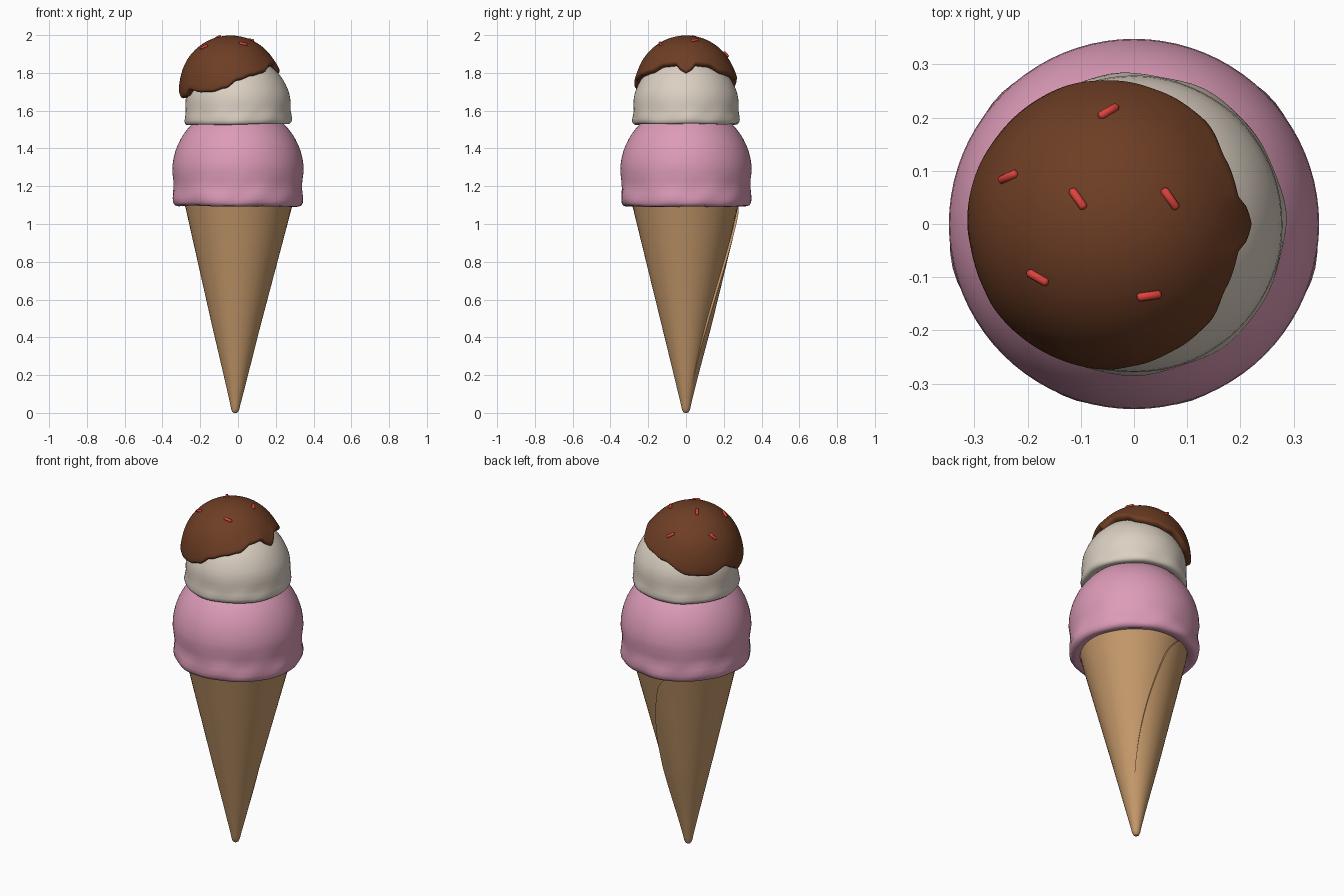
import bpy, bmesh, math
from mathutils import Vector, Matrix

if "Cube" in bpy.data.objects:
    bpy.data.objects.remove(bpy.data.objects["Cube"])


def material(name, rgb):
    m = bpy.data.materials.new(name)
    m.diffuse_color = (*rgb, 1)
    m.use_nodes = True
    m.node_tree.nodes["Principled BSDF"].inputs["Base Color"].default_value = m.diffuse_color
    return m


WAFER = material("wafer tan", (0.56, 0.32, 0.145))
PINK = material("strawberry pink", (0.72, 0.33, 0.48))
CREAM = material("vanilla cream", (0.71, 0.63, 0.54))
CHOC = material("chocolate brown", (0.155, 0.048, 0.018))
RED = material("sprinkle red", (0.72, 0.055, 0.045))


def finish(bm, name, mat, angle=40):
    bmesh.ops.recalc_face_normals(bm, faces=bm.faces[:])
    me = bpy.data.meshes.new(name)
    bm.to_mesh(me)
    bm.free()
    for p in me.polygons:
        p.use_smooth = True
    me.set_sharp_from_angle(angle=math.radians(angle))
    me.materials.append(mat)
    ob = bpy.data.objects.new(name, me)
    bpy.context.collection.objects.link(ob)
    return ob


def ring_surface(name, mat, rows, cols, fn, angle=40):
    """Closed rings of points fn(row, col), capped at both ends."""
    bm = bmesh.new()
    g = [[bm.verts.new(fn(i, j)) for j in range(cols)] for i in range(rows)]
    for i in range(rows - 1):
        for j in range(cols):
            k = (j + 1) % cols
            bm.faces.new((g[i][j], g[i][k], g[i + 1][k], g[i + 1][j]))
    bm.faces.new(g[0])
    bm.faces.new(g[-1])
    return finish(bm, name, mat, angle)


# rolled wafer cone: one turn whose outer edge steps over the inner one
cone_z = [0, 0.006, 0.02, 0.045] + [0.045 + 1.085 * k / 28 for k in range(1, 29)]
tip_r = [0.008, 0.016, 0.022, 0.027]
N = 72


def cone_point(i, j):
    z, t = cone_z[i], j / N
    r = tip_r[i] if i < 4 else 0.027 + (z - 0.045) * 0.2427
    seam = 35 + 60 * (z / 1.05) ** 1.3
    if z > 1.0:
        seam += 900 * (z - 1.0) ** 2   # rounded flap corner
    fade = min(1, max(0, (z - 0.15) / 0.3))
    r += fade * (0.008 - 0.013 * t)
    a = math.radians(seam + 360 * t)
    return (-0.015 + 0.02 * z + r * math.cos(a), r * math.sin(a), z)


ring_surface("waffle_cone", WAFER, len(cone_z), N + 1, cone_point, 30)


# scoops: lathed profiles with a softly lumpy skirt
def scoop(name, mat, profile, skirt_z, skirt_h, lump, tilt):
    def point(i, j):
        r, z = profile[i]
        a = math.tau * j / 80
        w = max(0, 1 - abs(z - skirt_z) / skirt_h)
        r += w * lump * (math.sin(7 * a + 25 * z) + 0.7 * math.sin(12 * a - 40 * z))
        z += w * (tilt * math.cos(a) + lump * math.sin(5 * a + 1))
        return (r * math.cos(a), r * math.sin(a), z)
    return ring_surface(name, mat, len(profile), 80, point, 60)


pink_dome = [(0.348 * math.cos(k * 0.1), 1.28 + 0.348 * math.sin(k * 0.1))
             for k in range(0, 15)]
scoop("lower_scoop", PINK,
      [(0.22, 1.13), (0.28, 1.105), (0.315, 1.093), (0.334, 1.098), (0.343, 1.113),
       (0.346, 1.135), (0.343, 1.165), (0.339, 1.195), (0.341, 1.23)] + pink_dome,
      1.14, 0.14, 0.003, -0.004)

scoop("upper_scoop", CREAM,
      [(0.2, 1.545), (0.255, 1.527), (0.272, 1.527), (0.281, 1.536), (0.284, 1.552),
       (0.281, 1.575), (0.278, 1.6), (0.279, 1.63), (0.277, 1.66), (0.273, 1.685),
       (0.265, 1.71), (0.254, 1.735), (0.241, 1.76), (0.222, 1.788), (0.195, 1.818),
       (0.16, 1.85), (0.11, 1.88), (0.05, 1.9)],
      1.56, 0.08, 0.0022, 0.005)


# chocolate sauce: spherical cap with a dripping rim given as (degrees, height)
RIM = [(0, 1.80), (5, 1.815), (13, 1.848), (30, 1.842), (50, 1.80), (70, 1.785),
       (89, 1.765), (121, 1.70), (144, 1.69), (166, 1.725), (180, 1.695), (192, 1.665),
       (205, 1.675), (217, 1.71), (233, 1.698), (248, 1.70), (264, 1.72), (279, 1.765),
       (297, 1.79), (313, 1.805), (330, 1.842), (347, 1.848), (355, 1.815), (360, 1.80)]
C, R, CAP = Vector((-0.04, 0, 1.73)), 0.268, 26


def rim_height(deg):
    for (a, za), (b, zb) in zip(RIM, RIM[1:]):
        if deg <= b:
            s = (deg - a) / (b - a)
            return za + (zb - za) * s * s * (3 - 2 * s)


CURL = [(0.004, 0.03), (-0.006, 0.055), (-0.02, 0.06), (-0.035, 0.04), (-0.09, -0.1)]


def sauce_point(i, j):
    a = math.tau * j / 144
    edge = math.acos((rim_height(j * 2.5) - C.z) / R) - 0.05
    if i <= CAP:
        s = i / CAP
        th = 0.01 + (edge - 0.01) * s
        r = R + 0.006 * max(0, (s - 0.75) / 0.25) ** 2
    else:
        dr, dt = CURL[i - CAP - 1]
        th, r = edge + dt, R + dr
    return C + r * Vector((math.sin(th) * math.cos(a), math.sin(th) * math.sin(a), math.cos(th)))


ring_surface("chocolate_sauce", CHOC, CAP + 1 + len(CURL), 144, sauce_point, 70)

# sprinkles: small rounded rods lying on the sauce (x, y, heading)
SPRINKLES = [(-0.048, 0.21, 30), (-0.235, 0.088, 25), (-0.105, 0.047, -55),
             (0.067, 0.047, -55), (-0.18, -0.1, -30), (0.028, -0.134, 8)]
for n, (x, y, deg) in enumerate(SPRINKLES):
    d = Vector((x - C.x, y - C.y, 0))
    d.z = math.sqrt(R * R - d.length_squared)
    up = d.normalized()
    h = Vector((math.cos(math.radians(deg)), math.sin(math.radians(deg)), 0))
    h.z = -(h.x * up.x + h.y * up.y) / up.z
    h.normalize()
    frame = Matrix((up.cross(h), up, h)).transposed()
    pos = C + up * (R + 0.002)

    def rod_point(i, j):
        r, z = [(0.004, -0.023), (0.008, -0.019), (0.008, 0.019), (0.004, 0.023)][i]
        a = math.tau * j / 12
        return pos + frame @ Vector((r * math.cos(a), r * math.sin(a), z))

    ring_surface(f"sprinkle_{n + 1}", RED, 4, 12, rod_point, 50)
